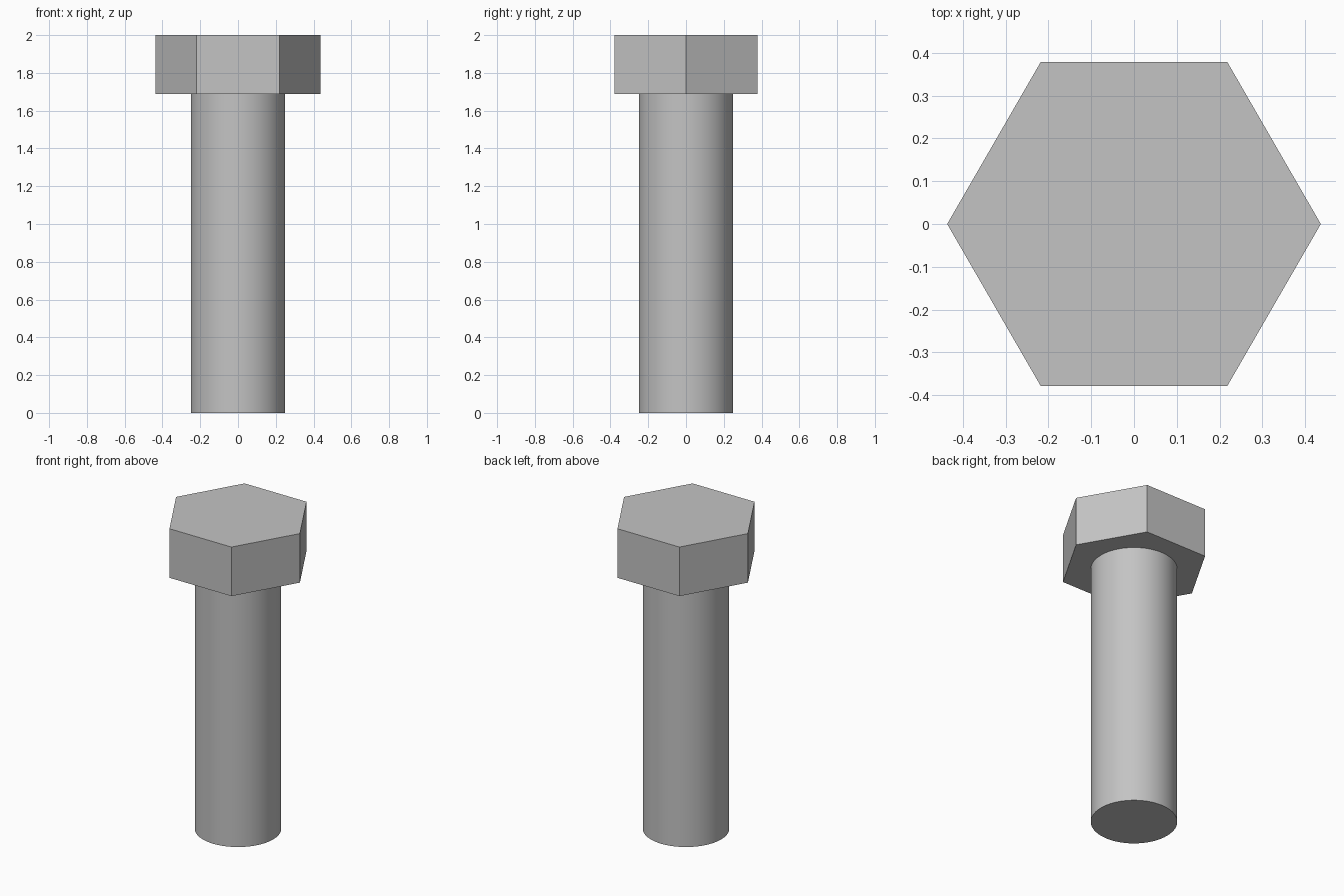
import bpy
import bmesh
from math import cos, sin, tau, radians

cube = bpy.data.objects.get("Cube")
if cube:
    bpy.data.objects.remove(cube, do_unlink=True)

# Plain grey steel
steel = bpy.data.materials.new("grey_steel")
steel.use_nodes = True
colour = (0.55, 0.55, 0.55, 1)
steel.diffuse_color = colour
steel.node_tree.nodes["Principled BSDF"].inputs["Base Color"].default_value = colour


def prism(name, sides, radius, bottom, top):
    """Upright regular prism with its first corner on +x."""
    bm = bmesh.new()
    ring = [bm.verts.new((radius * cos(tau * i / sides),
                          radius * sin(tau * i / sides), bottom))
            for i in range(sides)]
    base = bm.faces.new(ring)
    grown = bmesh.ops.extrude_face_region(bm, geom=[base], use_keep_orig=True)
    raised = [v for v in grown["geom"] if isinstance(v, bmesh.types.BMVert)]
    bmesh.ops.translate(bm, verts=raised, vec=(0, 0, top - bottom))
    bmesh.ops.recalc_face_normals(bm, faces=bm.faces)
    mesh = bpy.data.meshes.new(name)
    bm.to_mesh(mesh)
    bm.free()
    mesh.materials.append(steel)
    obj = bpy.data.objects.new(name, mesh)
    bpy.context.collection.objects.link(obj)
    return obj


# Flat hexagonal head
prism("hex_head", 6, 0.437, 1.687, 2.0)

# Smooth round shank
shank = prism("shank", 64, 0.25, 0.0, 1.687)
bpy.ops.object.select_all(action="DESELECT")
shank.select_set(True)
bpy.context.view_layer.objects.active = shank
bpy.ops.object.shade_smooth_by_angle(angle=radians(30))
